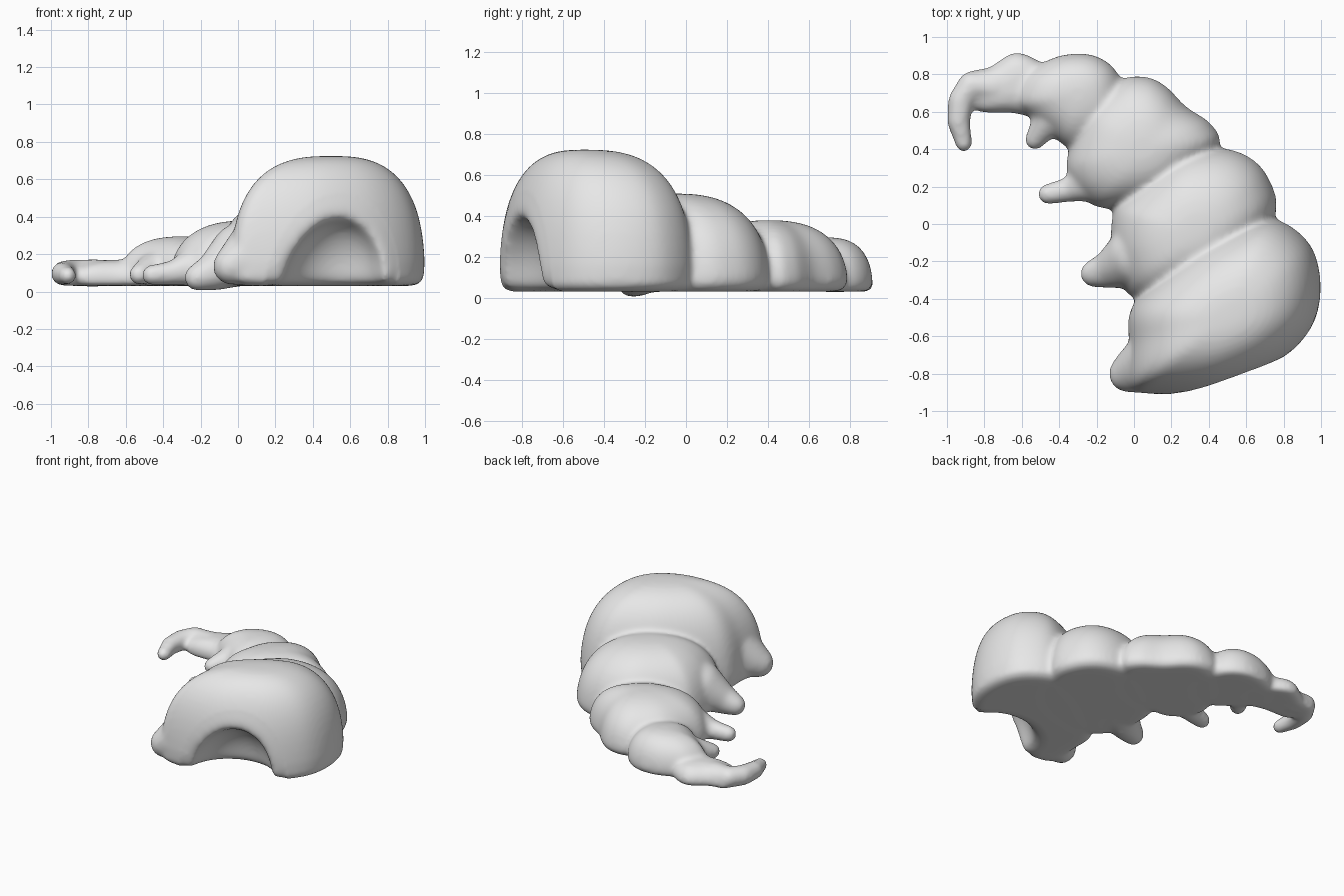
import bpy, bmesh, math
from mathutils import Vector, Matrix, Euler

cube = bpy.data.objects.get("Cube")
if cube:
    bpy.data.objects.remove(cube, do_unlink=True)

grey = bpy.data.materials.new("plain_grey")
grey.use_nodes = True
grey.diffuse_color = (0.8, 0.8, 0.8, 1)
grey.node_tree.nodes["Principled BSDF"].inputs["Base Color"].default_value = (0.8, 0.8, 0.8, 1)

FLOOR = 0.03
bm = bmesh.new()


def smooth_outline(points, steps=6):
    """Closed rounded outline through a few points."""
    pts = [Vector(p) for p in points]
    n = len(pts)
    out = []
    for i in range(n):
        a, b, c, d = (pts[(i + k - 1) % n] for k in range(4))
        for s in range(steps):
            t = s / steps
            out.append(0.5 * (2 * b + (c - a) * t + (2 * a - 5 * b + 4 * c - d) * t * t
                              + (3 * b - a - 3 * c + d) * t ** 3))
    return out


def dome(outline, peak, top, power=2.5, levels=16):
    """Rounded dome over an outline, with a rounded bottom edge."""
    rim = smooth_outline(outline)
    peak = Vector(peak)
    height = top - FLOOR
    profile = [(0.87, 0), (0.945, 0.015), (0.985, 0.04)]
    for i in range(1, levels):
        a = (i / levels) * math.pi / 2
        z = height * math.sin(a) ** (2 / power)
        if z > 0.05:
            profile.append((math.cos(a) ** (2 / power), z))
    rings = []
    for scale, z in profile:
        ring = []
        for p in rim:
            q = peak + (p - peak) * scale
            ring.append(bm.verts.new((q.x, q.y, FLOOR + z)))
        rings.append(ring)
    n = len(rim)
    for low, high in zip(rings, rings[1:]):
        for i in range(n):
            j = (i + 1) % n
            bm.faces.new((low[i], low[j], high[j], high[i]))
    tip = bm.verts.new((peak.x, peak.y, top))
    base = bm.verts.new((peak.x, peak.y, FLOOR))
    for i in range(n):
        j = (i + 1) % n
        bm.faces.new((rings[-1][i], rings[-1][j], tip))
        bm.faces.new((rings[0][j], rings[0][i], base))


def limb(path, steps=8):
    """Tapered limb from overlapping balls along (x, y, z, radius) points."""
    for a, b in zip(path, path[1:]):
        for s in range(steps + 1):
            x, y, z, r = Vector(a).lerp(Vector(b), s / steps)
            bmesh.ops.create_icosphere(bm, subdivisions=3, radius=r,
                                       matrix=Matrix.Translation((x, y, z)))


# Body segments, largest to smallest
dome([(0, -.42), (.3, -.14), (.6, .01), (.78, .02), (.95, -.12), (1, -.35), (.94, -.57),
      (.74, -.76), (.42, -.89), (.1, -.91), (-.03, -.86), (-.03, -.65)], (.5, -.5), .725, 2.75)
dome([(0, -.4), (-.11, -.2), (-.12, .03), (-.05, .15), (.2, .36), (.42, .41), (.6, .37),
      (.72, .25), (.76, .05), (.6, -.25), (.3, -.4)], (.32, -.05), .51)
dome([(-.13, .08), (-.28, .14), (-.36, .27), (-.35, .4), (-.27, .62), (-.08, .77), (.06, .79),
      (.17, .74), (.28, .63), (.42, .53), (.45, .4), (.2, .15)], (.05, .4), .38)
dome([(-.33, .4), (-.44, .47), (-.56, .57), (-.64, .65), (-.6, .78), (-.5, .86), (-.36, .91),
      (-.2, .9), (-.08, .8), (-.05, .6), (-.15, .45)], (-.3, .7), .295)
dome([(-.5, .58), (-.66, .59), (-.84, .6), (-.92, .7), (-.9, .81), (-.78, .84), (-.64, .92),
      (-.5, .87), (-.4, .75)], (-.6, .74), .17, 2.8)

# Hooked tail
limb([(-.75, .73, .1, .075), (-.87, .745, .1, .072), (-.925, .66, .098, .07),
      (-.938, .55, .095, .063), (-.91, .43, .085, .047)])

# Feet along the inner side
limb([(.12, -.72, .24, .17), (.03, -.77, .17, .135), (-.035, -.8, .135, .1)])
limb([(.02, -.17, .2, .17), (-.12, -.24, .11, .105), (-.215, -.265, .075, .073)])
limb([(-.24, .22, .13, .1), (-.34, .185, .1, .068), (-.46, .16, .088, .056)])
limb([(-.46, .55, .12, .085), (-.53, .45, .09, .055)])

bmesh.ops.recalc_face_normals(bm, faces=bm.faces)
mesh = bpy.data.meshes.new("segmented_body")
bm.to_mesh(mesh)
bm.free()
body = bpy.data.objects.new("segmented_body", mesh)
bpy.context.collection.objects.link(body)

# Leaning arched hollow between the two front feet
hollow_matrix = Matrix.LocRotScale(Vector((.51, -.82, .0)), Euler((0, .2, .42)),
                                   Vector((.28, .24, .39)))
cut = bmesh.new()
bmesh.ops.create_icosphere(cut, subdivisions=4, radius=1, matrix=hollow_matrix)
cut_mesh = bpy.data.meshes.new("arch_cutter")
cut.to_mesh(cut_mesh)
cut.free()
cutter = bpy.data.objects.new("arch_cutter", cut_mesh)
cutter.hide_render = True
bpy.context.collection.objects.link(cutter)


# Fuse everything into one soft skin
def fuse():
    mod = body.modifiers.new("fuse", "REMESH")
    mod.mode = "VOXEL"
    mod.voxel_size = 0.014


fuse()
hollow = body.modifiers.new("hollow", "BOOLEAN")
hollow.operation = "DIFFERENCE"
hollow.object = cutter
fuse()
soften = body.modifiers.new("soften", "SMOOTH")
soften.factor = 0.5
soften.iterations = 14

bpy.context.view_layer.update()
final = bpy.data.meshes.new_from_object(body.evaluated_get(bpy.context.evaluated_depsgraph_get()))
body.modifiers.clear()
body.data = final
bpy.data.objects.remove(cutter, do_unlink=True)

# Melt the rim of the hollow into the body
skin = bmesh.new()
skin.from_mesh(final)
to_hollow = hollow_matrix.inverted()
rim_verts = [v for v in skin.verts if (to_hollow @ v.co).length < 1.35]
for _ in range(50):
    bmesh.ops.smooth_vert(skin, verts=rim_verts, factor=0.5,
                          use_axis_x=True, use_axis_y=True, use_axis_z=True)
skin.to_mesh(final)
skin.free()

final.materials.clear()
final.materials.append(grey)
for face in final.polygons:
    face.use_smooth = True
    face.material_index = 0
